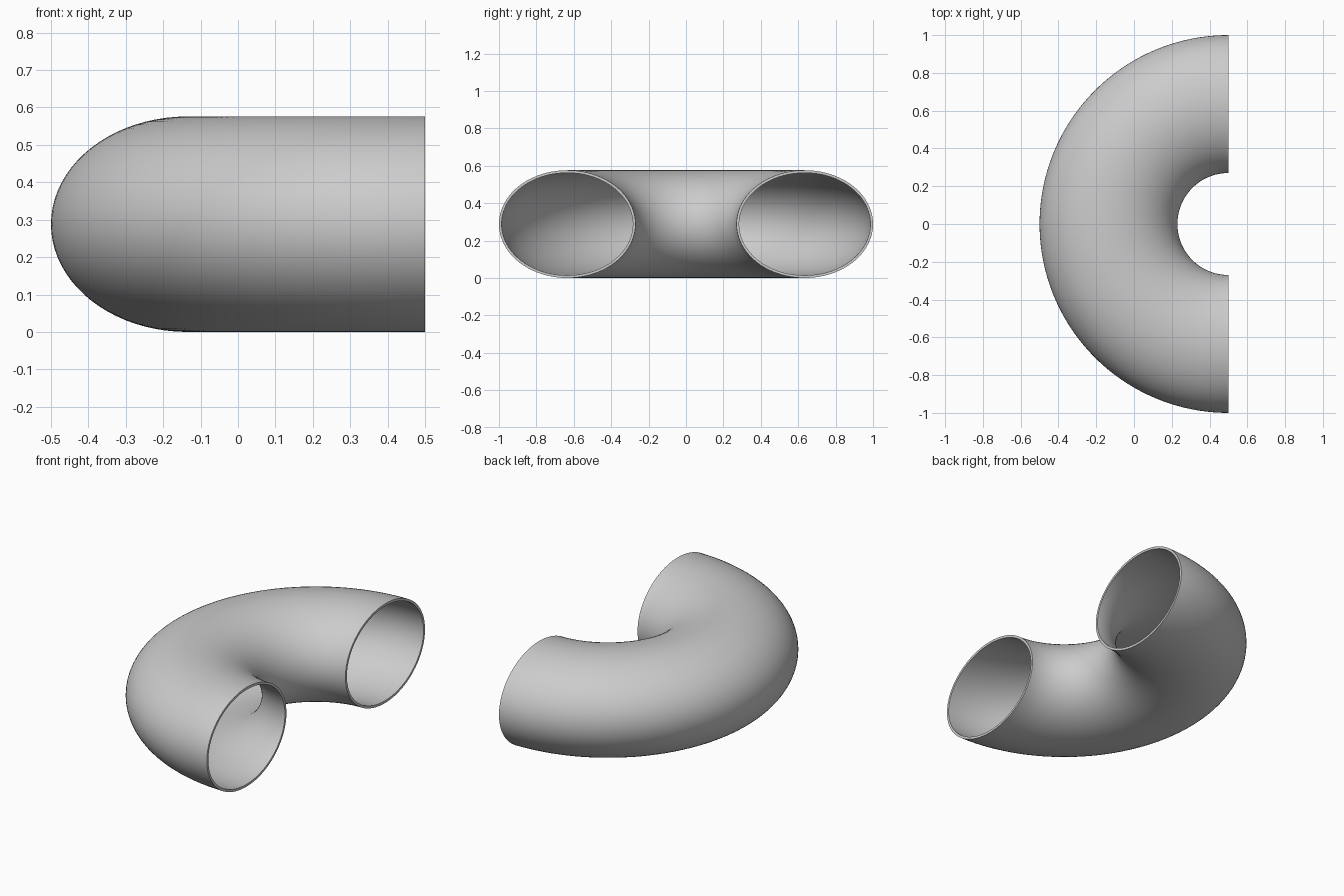
import bpy, bmesh
from math import sin, cos, pi, radians

if "Cube" in bpy.data.objects:
    bpy.data.objects.remove(bpy.data.objects["Cube"])

# Half-turn pipe: oval section swept about the vertical axis at x = 0.5
AXIS_X, MID_R = 0.5, 0.635
HALF_W, HALF_H, WALL = 0.365, 0.288, 0.014
SIDES, STEPS = 80, 80

bm = bmesh.new()


def section(turn, inset):
    """One oval ring of the pipe at the given turn angle."""
    ring = []
    for i in range(SIDES):
        a = 2 * pi * i / SIDES
        r = MID_R + (HALF_W - inset) * cos(a)
        z = HALF_H + (HALF_H - inset) * sin(a)
        ring.append(bm.verts.new((AXIS_X + r * cos(turn), r * sin(turn), z)))
    return ring


def bridge(a, b):
    for i in range(SIDES):
        j = (i + 1) % SIDES
        bm.faces.new((a[i], a[j], b[j], b[i]))


# Outer and inner walls
turns = [pi / 2 + pi * k / STEPS for k in range(STEPS + 1)]
outer = [section(t, 0) for t in turns]
inner = [section(t, WALL) for t in turns]
for k in range(STEPS):
    bridge(outer[k], outer[k + 1])
    bridge(inner[k + 1], inner[k])

# Rims at the two open ends
bridge(inner[0], outer[0])
bridge(outer[-1], inner[-1])
bmesh.ops.recalc_face_normals(bm, faces=bm.faces)

mesh = bpy.data.meshes.new("pipe_bend")
bm.to_mesh(mesh)
bm.free()
pipe = bpy.data.objects.new("pipe_bend", mesh)
bpy.context.collection.objects.link(pipe)

# Smooth walls, crisp rims
bpy.context.view_layer.objects.active = pipe
pipe.select_set(True)
bpy.ops.object.shade_smooth_by_angle(angle=radians(30))
